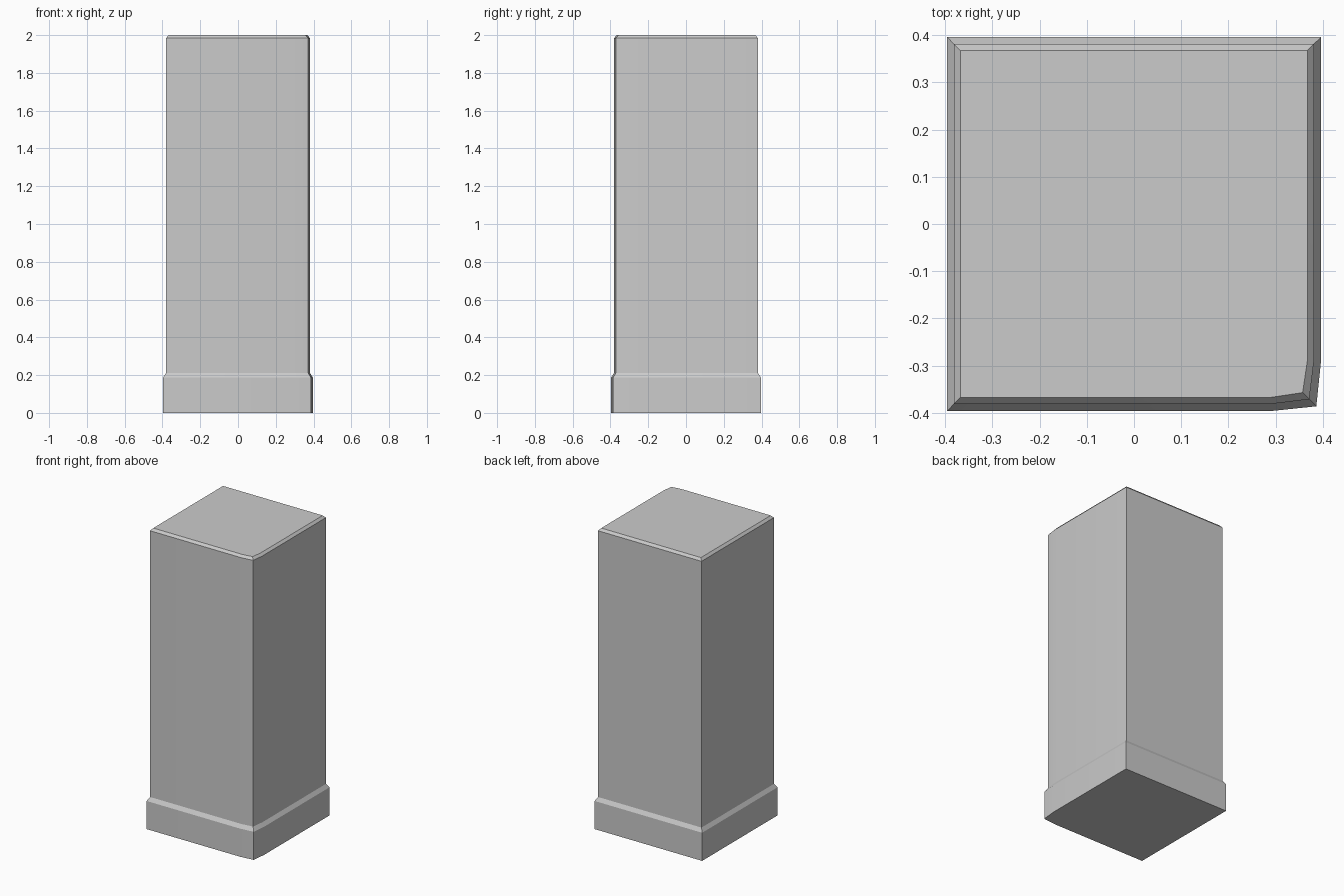
import bpy, bmesh

if "Cube" in bpy.data.objects:
    bpy.data.objects.remove(bpy.data.objects["Cube"])

# Square outline whose front-right corner is slightly worn inward
def outline(h):
    return [(-h, -h), (0.29, -h), (h - 0.01, -h + 0.01), (h, -0.29), (h, h), (-h, h)]

# Vertical profile: (half width, height) for plinth, sloped ledge, shaft, top bevel
profile = [(0.396, 0.0), (0.396, 0.187), (0.381, 0.212), (0.381, 1.984), (0.367, 2.0)]

# Pillar: loft the outline through the profile and cap both ends
bm = bmesh.new()
rings = [[bm.verts.new((x, y, z)) for x, y in outline(h)] for h, z in profile]
for low, high in zip(rings, rings[1:]):
    for i in range(len(low)):
        j = (i + 1) % len(low)
        bm.faces.new((low[i], low[j], high[j], high[i]))
bm.faces.new(rings[0][::-1])
bm.faces.new(rings[-1])
bmesh.ops.recalc_face_normals(bm, faces=bm.faces)

mesh = bpy.data.meshes.new("stone_pillar")
bm.to_mesh(mesh)
bm.free()
pillar = bpy.data.objects.new("stone_pillar", mesh)
bpy.context.collection.objects.link(pillar)

# Blend only the shallow worn corner, keeping the real edges crisp
bpy.context.view_layer.objects.active = pillar
pillar.select_set(True)
bpy.ops.object.shade_smooth_by_angle(angle=0.35)
